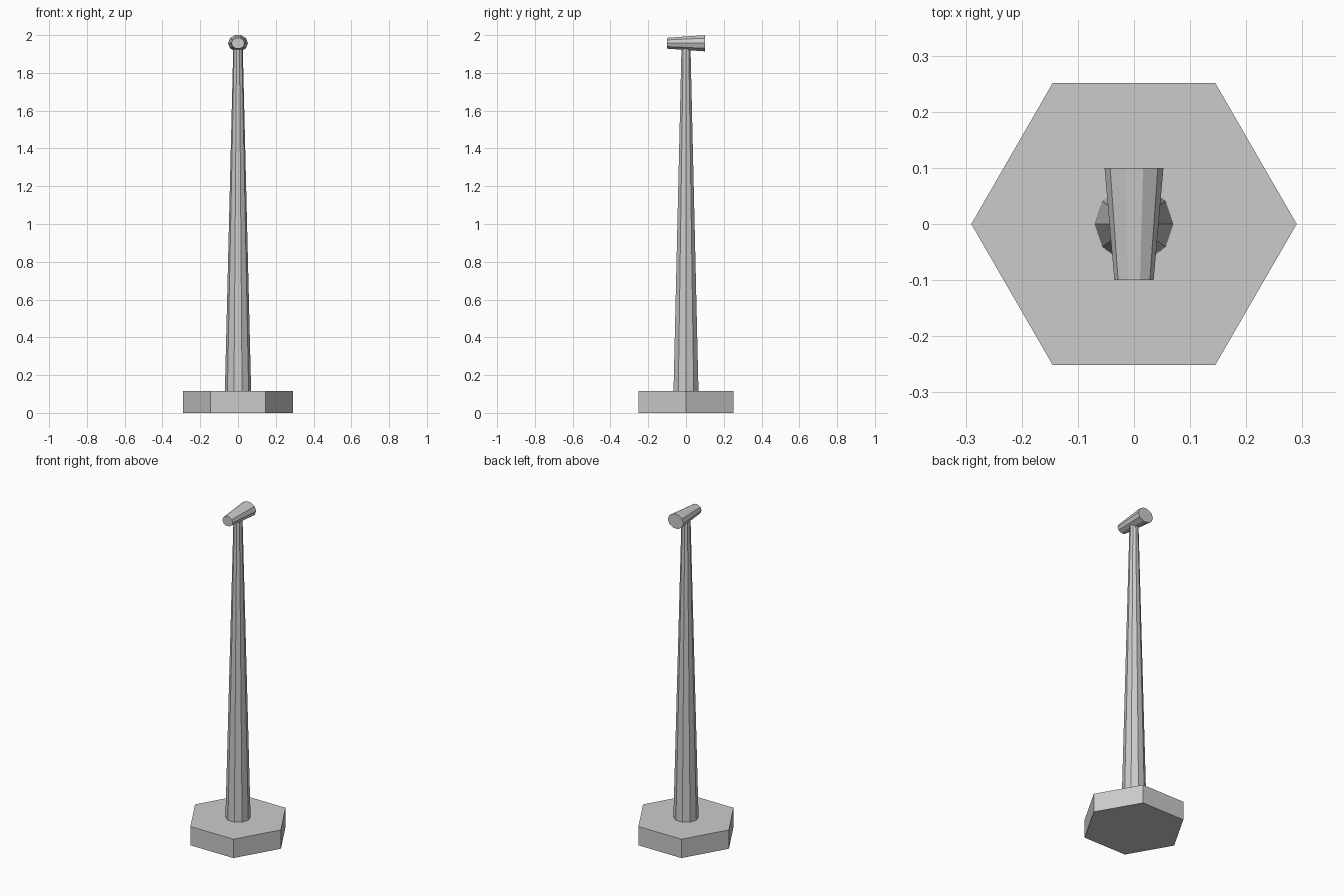
import bpy
from math import pi

if "Cube" in bpy.data.objects:
    bpy.data.objects.remove(bpy.data.objects["Cube"])


def frustum(name, sides, r_start, r_end, length, centre, tilt=0.0, flatten=1.0):
    """Tapered prism with a vertex on the x axis, running along +z (or +y when tilted)."""
    bpy.ops.mesh.primitive_cone_add(vertices=sides, radius1=r_start, radius2=r_end, depth=length)
    obj = bpy.context.object
    obj.name = obj.data.name = name
    # put a corner on the x axis, squash the section, then lay it in place
    obj.rotation_euler = (0, 0, pi / 2)
    bpy.ops.object.transform_apply(location=False, rotation=True, scale=False)
    obj.scale = (1, flatten, 1)
    bpy.ops.object.transform_apply(location=False, rotation=False, scale=True)
    obj.rotation_euler = (tilt, 0, 0)
    obj.location = centre
    bpy.ops.object.transform_apply(location=True, rotation=True, scale=False)
    return obj


# Hexagonal foot
BASE_H = 0.115
frustum("base", 6, 0.29, 0.29, BASE_H, (0, 0, BASE_H / 2))

# Tapered ten-sided pole, ending inside the head
POLE_TOP = 1.94
frustum("pole", 10, 0.0695, 0.025, POLE_TOP - BASE_H, (0, 0, (POLE_TOP + BASE_H) / 2))

# Head: slightly flattened cone lying along y, wide end at the back
frustum("head", 10, 0.035, 0.0525, 0.2, (0, 0, 1.957), tilt=-pi / 2, flatten=0.86)
